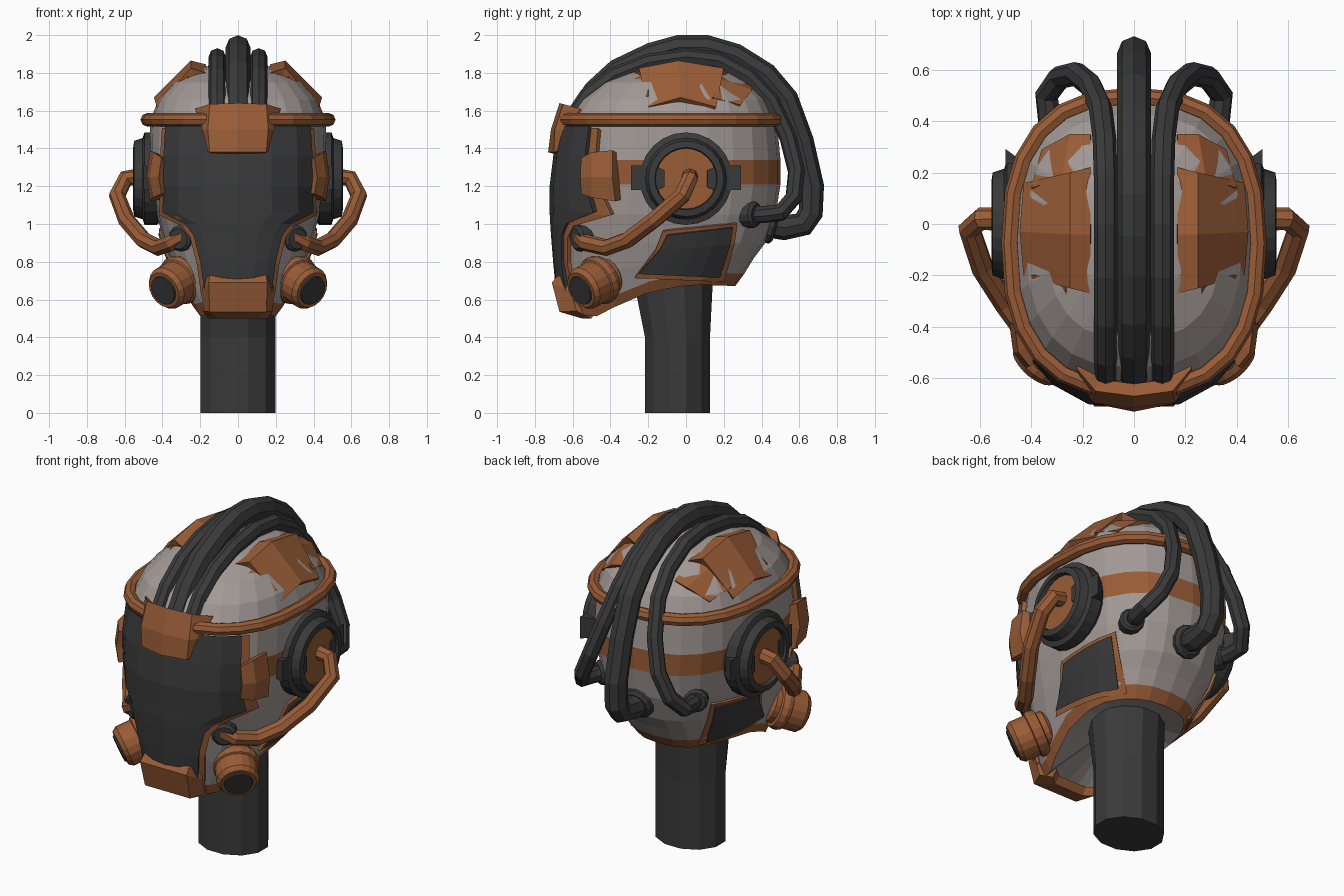
import bpy, bmesh, math
from mathutils import Vector

if "Cube" in bpy.data.objects:
    bpy.data.objects.remove(bpy.data.objects["Cube"])

def material(name, rgb):
    m = bpy.data.materials.new(name)
    m.diffuse_color = (*rgb, 1)
    m.use_nodes = True
    m.node_tree.nodes["Principled BSDF"].inputs["Base Color"].default_value = m.diffuse_color
    return m

GREY, DARK, COPPER = 0, 1, 2
MATS = [material("warm_grey", (0.36, 0.32, 0.305)), material("charcoal", (0.042, 0.042, 0.042)),
        material("copper", (0.32, 0.108, 0.038))]
N = 2.5  # roundness of the head cross-section

# head levels: z, half width, front y, back y
LEVELS = [(0.48, .21, -.63, .10), (0.58, .25, -.65, .18), (0.67, .30, -.66, .26), (0.78, .35, -.67, .33),
          (0.90, .39, -.68, .42), (1.05, .43, -.69, .475), (1.21, .455, -.69, .50), (1.34, .47, -.675, .50),
          (1.55, .465, -.63, .48), (1.66, .42, -.56, .43), (1.75, .34, -.45, .34), (1.82, .22, -.27, .22),
          (1.86, .05, -.08, .05)]

def lerp_table(rows, t):
    for p, q in zip(rows, rows[1:]):
        if t <= q[0]:
            f = max(0, (t - p[0]) / (q[0] - p[0]))
            return [u + (v - u) * f for u, v in zip(p, q)]
    return rows[-1]

def section(z, off=0):
    _, w, yf, yb = lerp_table(LEVELS, z)
    return w + off, (yf + yb) / 2, (yb - yf) / 2 + off

def power(v, e):
    return math.copysign(abs(v) ** e, v)

def around(a, z, off=0):
    w, c, d = section(z, off)
    return Vector((w * power(math.sin(a), 2 / N), c - d * power(math.cos(a), 2 / N), z))

def front(x, z, off=0):
    w, c, d = section(z, off)
    return Vector((x, c - d * max(0, 1 - (abs(x) / w) ** N) ** (1 / N), z))

def side(y, z, off=0):
    w, c, d = section(z, off)
    return Vector((w * max(0, 1 - (abs(y - c) / d) ** N) ** (1 / N), y, z))

def finish(name, bm, mirror=False):
    bmesh.ops.recalc_face_normals(bm, faces=bm.faces)
    me = bpy.data.meshes.new(name)
    bm.to_mesh(me)
    bm.free()
    for m in MATS:
        me.materials.append(m)
    ob = bpy.data.objects.new(name, me)
    bpy.context.collection.objects.link(ob)
    if mirror:
        ob.modifiers.new("mirror", 'MIRROR').use_mirror_merge = False
    return ob

def slab(name, grid, depth, mat, mirror=False):
    """Closed plate: a grid of outer points, thickened toward the head centre."""
    bm = bmesh.new()
    core = Vector((0, -.08, 1.2))
    outer = [[bm.verts.new(p) for p in row] for row in grid]
    inner = [[bm.verts.new(Vector(p) + (core - Vector(p)).normalized() * depth) for p in row] for row in grid]
    R, C = len(grid), len(grid[0])
    for g in (outer, inner):
        for i in range(R - 1):
            for j in range(C - 1):
                bm.faces.new((g[i][j], g[i][j + 1], g[i + 1][j + 1], g[i + 1][j]))
    rim = ([(0, j) for j in range(C)] + [(i, C - 1) for i in range(1, R)] +
           [(R - 1, j) for j in range(C - 2, -1, -1)] + [(i, 0) for i in range(R - 2, 0, -1)])
    for (i, j), (k, l) in zip(rim, rim[1:] + rim[:1]):
        bm.faces.new((outer[i][j], outer[k][l], inner[k][l], inner[i][j]))
    for f in bm.faces:
        f.material_index = mat
    return finish(name, bm, mirror)

def loft(bm, rings, mats, caps=True):
    rv = [[bm.verts.new(p) for p in r] for r in rings]
    n = len(rv[0])
    for a, b, m in zip(rv, rv[1:], mats):
        for k in range(n):
            bm.faces.new((a[k], a[(k + 1) % n], b[(k + 1) % n], b[k])).material_index = m
    if caps:
        bm.faces.new(rv[0]).material_index = mats[0]
        bm.faces.new(rv[-1]).material_index = mats[-1]
    return rv

def lathe(name, centre, axis, profile, sides=20, mirror=False):
    """profile: (distance along axis, radius, material of the band that follows)"""
    q = Vector(axis).to_track_quat('Z', 'Y')
    rings = [[Vector(centre) + q @ Vector((r * math.cos(2 * math.pi * k / sides), r * math.sin(2 * math.pi * k / sides), h))
              for k in range(sides)] for h, r, _ in profile]
    bm = bmesh.new()
    loft(bm, rings, [p[2] for p in profile[:-1]])
    return finish(name, bm, mirror)

def tube(name, pts, radius, mat, mirror=False, cyclic=False):
    cu = bpy.data.curves.new(name, 'CURVE')
    cu.dimensions = '3D'
    cu.bevel_depth, cu.bevel_resolution, cu.use_fill_caps = radius, 2, True
    sp = cu.splines.new('POLY')
    sp.points.add(len(pts) - 1)
    for s, p in zip(sp.points, pts):
        s.co = (*p, 1)
    sp.use_cyclic_u = cyclic
    tmp = bpy.data.objects.new(name, cu)
    bpy.context.collection.objects.link(tmp)
    bm = bmesh.new()
    bm.from_mesh(tmp.to_mesh())
    bpy.data.objects.remove(tmp)
    for f in bm.faces:
        f.material_index = mat
        f.smooth = False
    return finish(name, bm, mirror)

# head shell with copper stripe and lower rim
SEG = 24
angles = [2 * math.pi * k / SEG for k in range(SEG)]
JAW = [(-.66, .53), (-.45, .51), (-.25, .62), (0, .68), (.3, .67)]
def jaw(a):
    return lerp_table(JAW, around(a, .66).y)[1]
rings = [[around(a, jaw(a)) for a in angles], [around(a, jaw(a) + .065, .006) for a in angles],
         [around(a, (jaw(a) + .965) / 2) for a in angles]]
rings += [[around(a, l[0]) for a in angles] for l in LEVELS[4:]]
bands = [COPPER] + [GREY] * (len(rings) - 2)
bands[5] = COPPER
bm = bmesh.new()
rv = loft(bm, rings, bands, caps=False)
bm.faces.new(rv[-1])
hub = bm.verts.new((0, -.1, .74))
for k in range(SEG):
    bm.faces.new((rv[0][k], rv[0][(k + 1) % SEG], hub))
finish("head_shell", bm)

# neck post
bm = bmesh.new()
loft(bm, [[Vector((.205 * math.cos(a), cy + d * math.sin(a), z)) for a in [math.pi * (k + .5) / 6 for k in range(12)]]
          for z, cy, d in ((0, -.045, .178), (.4, -.045, .178), (.8, -.075, .23))], [DARK] * 2)
finish("neck", bm)

# visor and its copper edging
VISOR = [(1.52, .385), (1.36, .395), (1.2, .395), (1.06, .40), (1.0, .28), (.94, .235), (.8, .20), (.62, .175)]
cols = [-1, -.8, -.45, 0, .45, .8, 1]
slab("visor_edging", [[front((w + .018) * c, z - .012, .018) for c in cols] for z, w in VISOR], .06, COPPER)
slab("visor", [[front(w * c, z, .032) for c in cols] for z, w in VISOR], .06, DARK)

# headband
tube("headband", [around(a, 1.552, .016) for a in angles], .036, COPPER, cyclic=True)

# brow and chin plates
slab("brow_plate", [[(-.225, -.56, 1.61), (-.15, -.65, 1.635), (0, -.67, 1.64), (.15, -.65, 1.635), (.225, -.56, 1.61)],
                    [(-.2, -.63, 1.50), (-.16, -.695, 1.50), (0, -.715, 1.50), (.16, -.695, 1.50), (.2, -.63, 1.50)],
                    [(-.165, -.67, 1.39), (-.15, -.70, 1.38), (0, -.73, 1.38), (.15, -.70, 1.38), (.165, -.67, 1.39)]], .06, COPPER)
slab("chin_plate", [[(-.18, -.62, .735), (-.15, -.685, .72), (.15, -.685, .72), (.18, -.62, .735)],
                    [(-.19, -.61, .64), (-.155, -.71, .69), (.155, -.71, .69), (.19, -.61, .64)],
                    [(-.185, -.58, .54), (-.15, -.67, .535), (.15, -.67, .535), (.185, -.58, .54)],
                    [(-.16, -.50, .50), (-.1, -.55, .50), (.1, -.55, .50), (.16, -.50, .50)]], .05, COPPER)

# crown plates
slab("crown_plate", [[(.17, -.27, 1.80), (.25, -.25, 1.825), (.43, -.20, 1.62)],
                     [(.17, -.04, 1.845), (.25, -.04, 1.865), (.445, -.03, 1.67)],
                     [(.17, .22, 1.80), (.25, .20, 1.825), (.43, .16, 1.62)]], .08, COPPER, True)
slab("crown_front_plate", [[(.25, -.40, 1.715), (.375, -.33, 1.625)], [(.27, -.2, 1.80), (.40, -.2, 1.68)]], .05, COPPER, True)
slab("crown_rear_plate", [[(.17, .35, 1.73), (.25, .35, 1.71), (.36, .29, 1.63)],
                          [(.17, .19, 1.80), (.28, .18, 1.77), (.40, .14, 1.67)]], .05, COPPER, True)

# temple plates
slab("temple_plate", [[(.405, -.555, 1.35), (.45, -.50, 1.38), (.465, -.39, 1.39)],
                      [(.42, -.56, 1.25), (.47, -.50, 1.25), (.485, -.39, 1.25)],
                      [(.405, -.555, 1.16), (.45, -.50, 1.14), (.465, -.375, 1.12)]], .07, COPPER, True)

# jaw panels: z at front, z at rear, front y, rear y
JAWP = [(.94, .98, -.10, .25), (.86, .89, -.14, .235), (.735, .715, -.25, .18)]
def jaw_grid(off, grow):
    return [[side(y0 - grow + (y1 - y0 + 2 * grow) * t, z0 + (z1 - z0) * t + grow * s, off) for t in (0, .25, .5, .75, 1)]
            for (z0, z1, y0, y1), s in zip(JAWP, (1, 0, -1))]
slab("jaw_panel_edging", jaw_grid(.012, .022), .04, COPPER, True)
slab("jaw_panel", jaw_grid(.02, 0), .04, DARK, True)

# ear cups with lugs and copper discs
lathe("ear_cup", (0, 0, 1.24), (1, 0, .0),
      [(.40, .22, DARK), (.43, .245, DARK), (.495, .245, DARK), (.505, .215, DARK), (.55, .20, DARK), (.555, .165, DARK),
       (.53, .16, COPPER), (.532, .05, COPPER), (.533, .02, COPPER)], 24, True)
for tag, s in (("front", -1), ("rear", 1)):
    slab("ear_lug_" + tag, [[(.50, s * .22, z), (.50, s * .292, z)] for z in (1.18, 1.31)], .09, DARK, True)
    slab("ear_notch_" + tag, [[(.54, s * .165, 1.24 + 1.5 * h), (.54, s * .115, 1.24 + h)] for h in (-.045, .045)], .009, DARK, True)

# cheek hoses and sockets
tube("cheek_hose", [(.52, .02, 1.25), (.595, .02, 1.24), (.64, -.02, 1.15), (.59, -.17, 1.02), (.50, -.31, .915),
                    (.42, -.42, .875), (.35, -.53, .90), (.28, -.56, .94)], .045, COPPER, True)
SOCKET = [(-.05, .07, DARK), (.015, .07, DARK), (.03, .055, DARK), (.03, .03, DARK)]
lathe("cheek_socket", (.30, -.56, .925), (.5, -.8, -.1), SOCKET, 12, True)

# breathing filters
lathe("filter", (.255, -.40, .735), (.145, -.165, -.09),
      [(0, .08, COPPER), (.02, .105, COPPER), (.05, .105, COPPER), (.055, .125, COPPER), (.085, .135, COPPER), (.11, .128, COPPER),
       (.115, .118, COPPER), (.20, .118, COPPER), (.225, .10, COPPER), (.225, .08, DARK), (.235, .078, DARK), (.235, .02, DARK)],
      18, True)

# overhead cables and rear sockets
tube("centre_cable", [(0, y, z) for y, z in ((-.58, 1.55), (-.48, 1.70), (-.36, 1.81), (-.18, 1.895), (-.04, 1.934), (.11, 1.934),
     (.26, 1.89), (.42, 1.79), (.53, 1.66), (.61, 1.44), (.665, 1.2), (.66, 1.06), (.62, 1.0), (.52, .98), (.40, 1.0))], .066, DARK)
tube("side_cable", [(.11, -.60, 1.56), (.11, -.52, 1.68), (.11, -.38, 1.785), (.11, -.2, 1.855), (.11, 0, 1.885), (.11, .17, 1.865),
     (.115, .33, 1.78), (.13, .45, 1.65), (.17, .54, 1.46), (.225, .585, 1.28), (.29, .57, 1.14), (.34, .50, 1.06),
     (.33, .41, 1.05), (.29, .33, 1.05)], .046, DARK, True)
lathe("side_cable_socket", (.31, .35, 1.05), (.5, .8, 0), SOCKET, 12, True)
lathe("centre_cable_socket", (0, .45, .99), (0, 1, -.3), [(h, r * 1.35, m) for h, r, m in SOCKET], 12)
